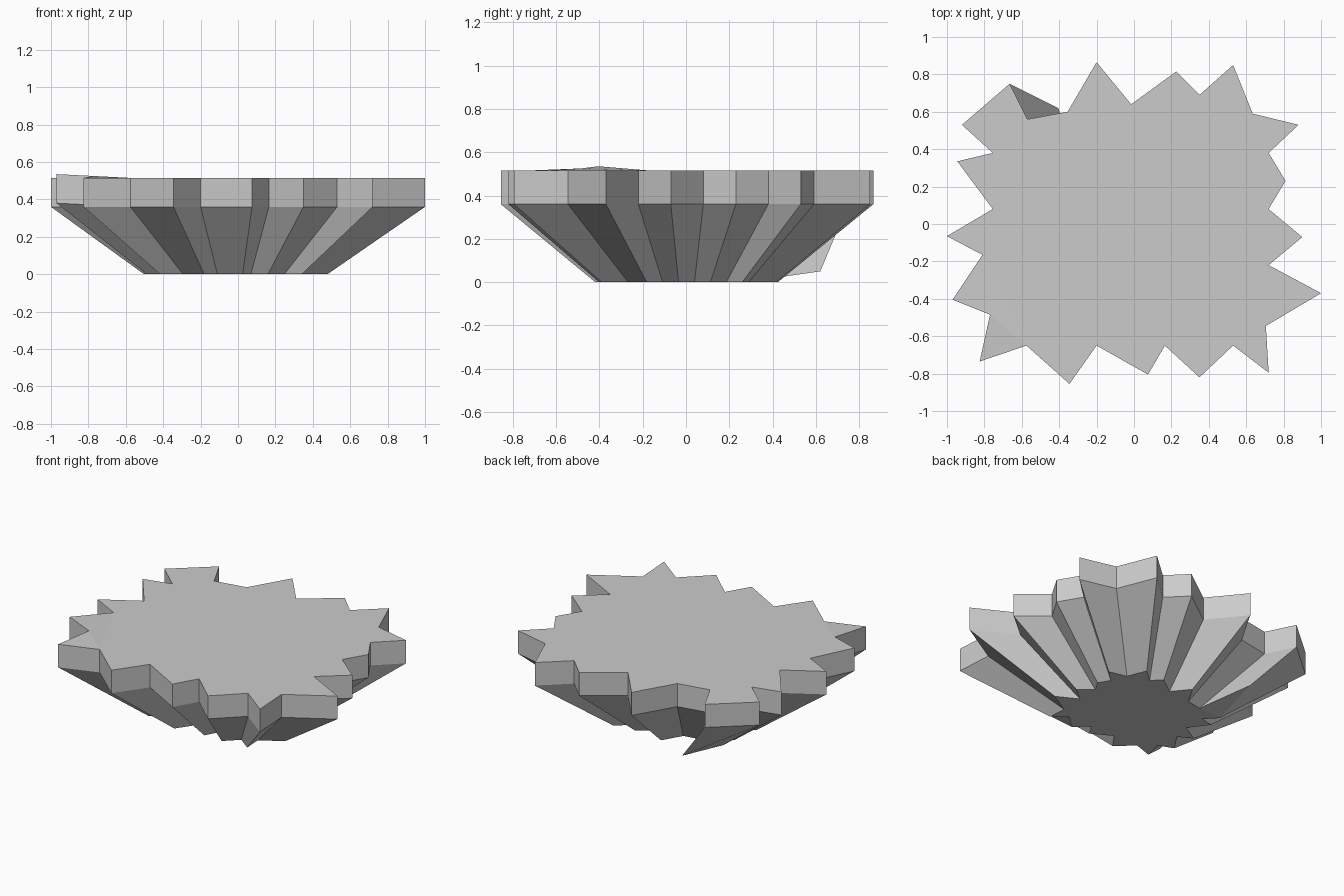
import bpy
import bmesh

# Remove the default object only
default = bpy.data.objects.get("Cube")
if default:
    bpy.data.objects.remove(default, do_unlink=True)

RIM_TOP, RIM_BASE = 0.515, 0.36
FOOT_SCALE, FOOT_SHIFT = 0.49, -0.012

# Jagged outline, one side at a time, counter-clockwise
left_side = [(1.0, -.37), (.72, -.22), (.9, -.07), (.72, .08), (.81, .23),
             (.72, .38), (.88, .53), (.635, .59)]
back_side = [(.53, .85), (.35, .69), (.225, .815), (-.015, .64), (-.2, .865),
             (-.355, .6), (-.57, .56)]
stray_spike = (-.665, .75)
right_side = [(-.92, .53), (-.755, .38), (-.945, .335), (-.755, .08),
              (-1.0, -.065), (-.81, -.165)]
lifted_tip, lifted_notch = (-.97, -.405), (-.77, -.485)
front_side = [(-.825, -.735), (-.575, -.65), (-.345, -.855), (-.2, -.65),
              (.075, -.805), (.165, -.65), (.35, -.82), (.53, -.65),
              (.72, -.795), (.705, -.545)]
outline = (left_side + back_side + [stray_spike] + right_side
           + [lifted_tip, lifted_notch] + front_side)

# Small height changes on the right-hand corner of the rim
lift = {lifted_tip: 0.02, lifted_notch: 0.01}


def rim_ring(bm, height):
    """Outline at full size, following the lifted corner."""
    return [bm.verts.new((x, y, height + lift.get((x, y), 0))) for x, y in outline]


def foot_ring(bm):
    """Outline shrunk to the foot, with one corner pulled outward."""
    ring = []
    for x, y in outline:
        if (x, y) == stray_spike:
            position = (-.405, .62, .05)
        else:
            position = (x * FOOT_SCALE + FOOT_SHIFT, y * FOOT_SCALE, 0)
        ring.append(bm.verts.new(position))
    return ring


def bridge(bm, lower, upper):
    """Wall of quads between two matching rings."""
    for i in range(len(lower)):
        j = (i + 1) % len(lower)
        bm.faces.new((lower[i], lower[j], upper[j], upper[i]))


# Body: foot, flared skirt, upright rim and flat top
bm = bmesh.new()
foot = foot_ring(bm)
rim_low = rim_ring(bm, RIM_BASE)
rim_high = rim_ring(bm, RIM_TOP)
bridge(bm, foot, rim_low)
bridge(bm, rim_low, rim_high)
caps = [bm.faces.new(rim_high), bm.faces.new(list(reversed(foot)))]
bm.normal_update()
bmesh.ops.triangulate(bm, faces=caps)

mesh = bpy.data.meshes.new("jagged_platform")
bm.to_mesh(mesh)
bm.free()
platform = bpy.data.objects.new("jagged_platform", mesh)
bpy.context.collection.objects.link(platform)

# Single plain grey
grey = bpy.data.materials.new("light grey")
grey.use_nodes = True
colour = (0.6, 0.6, 0.6, 1)
grey.diffuse_color = colour
for node in grey.node_tree.nodes:
    if node.type == "BSDF_PRINCIPLED":
        node.inputs["Base Color"].default_value = colour
mesh.materials.append(grey)
